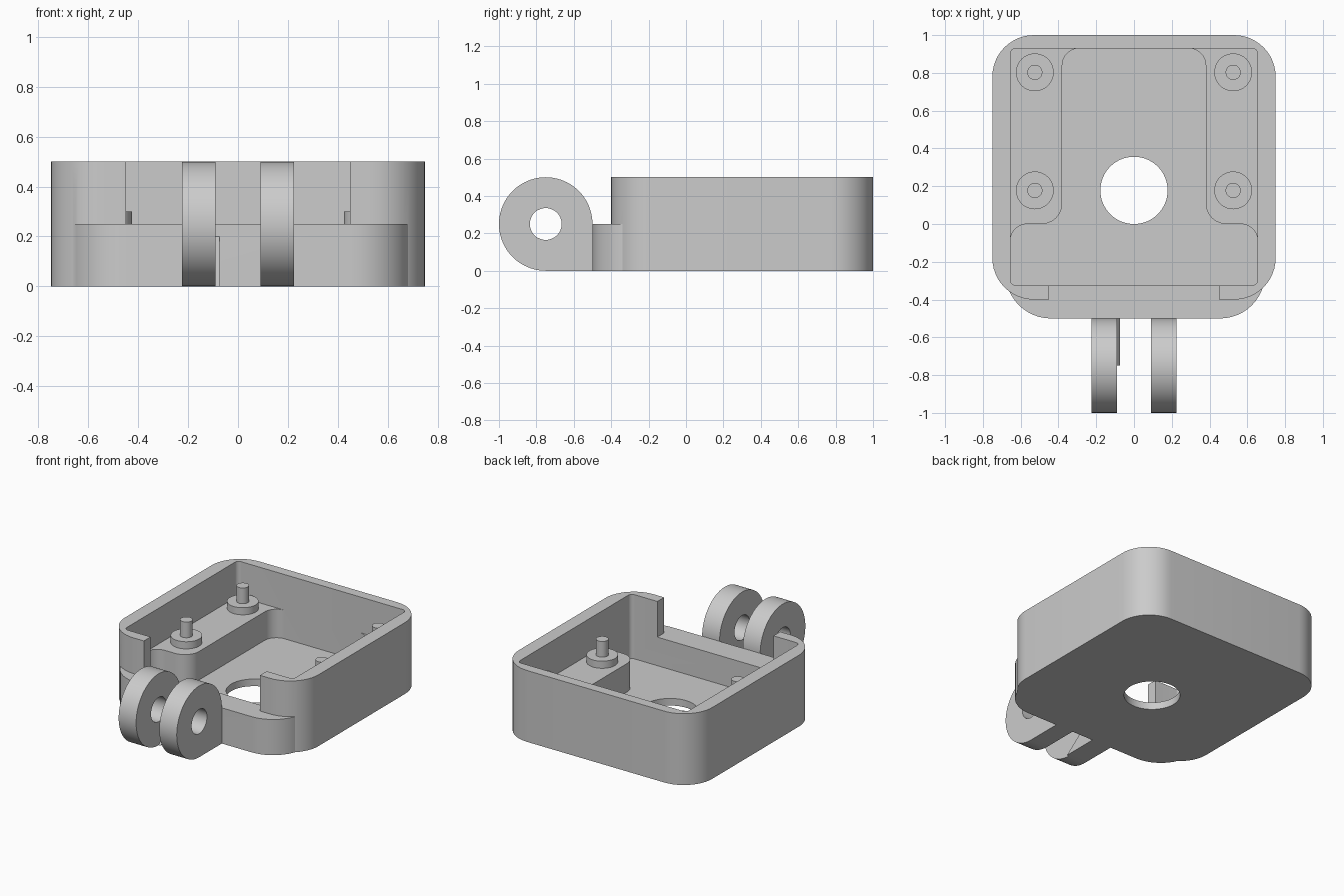
import bpy, bmesh, math
from mathutils import Vector, Matrix

cube = bpy.data.objects.get("Cube")
if cube:
    bpy.data.objects.remove(cube, do_unlink=True)

grey = bpy.data.materials.new("light grey plastic")
grey.use_nodes = True
colour = (0.6, 0.6, 0.6, 1)
grey.diffuse_color = colour
grey.node_tree.nodes["Principled BSDF"].inputs["Base Color"].default_value = colour


def fillet(corners, steps=12):
    """Outline with each (x, y, radius) corner rounded."""
    pts = []
    n = len(corners)
    for i, (x, y, r) in enumerate(corners):
        p = Vector((x, y))
        if r == 0:
            pts.append(p)
            continue
        a = (Vector(corners[i - 1][:2]) - p).normalized()
        b = (Vector(corners[(i + 1) % n][:2]) - p).normalized()
        half = a.angle(b) / 2
        mid = p + (a + b).normalized() * r / math.sin(half)
        start = p + a * r / math.tan(half) - mid
        sweep = start.angle_signed(p + b * r / math.tan(half) - mid)
        for k in range(steps + 1):
            pts.append(mid + Matrix.Rotation(-sweep * k / steps, 2) @ start)
    clean = []
    for p in pts:
        if not clean or (p - clean[-1]).length > 1e-4:
            clean.append(p)
    if (clean[0] - clean[-1]).length < 1e-4:
        clean.pop()
    return clean


def rect(x0, x1, y0, y1, r=0):
    return fillet([(x0, y0, r), (x1, y0, r), (x1, y1, r), (x0, y1, r)])


def circle(x, y, r, n=48):
    return [Vector((x + r * math.cos(2 * math.pi * k / n),
                    y + r * math.sin(2 * math.pi * k / n))) for k in range(n)]


def prism(name, outline, lo, hi, along_x=False):
    """Extrude an outline along z, or a (y, z) outline along x."""
    bm = bmesh.new()
    place = (lambda p: (lo, p.x, p.y)) if along_x else (lambda p: (p.x, p.y, lo))
    face = bm.faces.new([bm.verts.new(place(p)) for p in outline])
    top = bmesh.ops.extrude_face_region(bm, geom=[face])
    move = Vector((hi - lo, 0, 0)) if along_x else Vector((0, 0, hi - lo))
    bmesh.ops.translate(bm, vec=move,
                        verts=[v for v in top["geom"] if isinstance(v, bmesh.types.BMVert)])
    bmesh.ops.recalc_face_normals(bm, faces=bm.faces)
    mesh = bpy.data.meshes.new(name)
    bm.to_mesh(mesh)
    bm.free()
    mesh.materials.append(grey)
    obj = bpy.data.objects.new(name, mesh)
    bpy.context.collection.objects.link(obj)
    return obj


def select(obj):
    bpy.ops.object.select_all(action='DESELECT')
    obj.select_set(True)
    bpy.context.view_layer.objects.active = obj


def combine(obj, tool, operation='DIFFERENCE'):
    mod = obj.modifiers.new("combine", 'BOOLEAN')
    mod.operation, mod.object, mod.solver = operation, tool, 'EXACT'
    select(obj)
    bpy.ops.object.modifier_apply(modifier=mod.name)
    bpy.data.objects.remove(tool, do_unlink=True)


def smooth(obj):
    select(obj)
    bpy.ops.object.shade_smooth_by_angle(angle=math.radians(30))


# Open tray with a low front step
tray = prism("tray", rect(-0.75, 0.75, -0.4, 1, 0.22), 0, 0.5)
combine(tray, prism("front_step", rect(-0.68, 0.695, -0.5, 0.2, 0.24), 0, 0.25), 'UNION')

# Upper cavity, down to the side ledges
combine(tray, prism("cavity_cutter", rect(-0.655, 0.655, -0.325, 0.93, 0.03), 0.25, 0.7))

# Deep T-shaped pocket between the ledges
right_half = [(0.655, -0.325, 0.03), (0.655, 0, 0.09), (0.38, 0, 0.11), (0.38, 0.93, 0.09)]
left_half = [(-x, y, r) for x, y, r in reversed(right_half)]
combine(tray, prism("pocket_cutter", fillet(right_half + left_half), 0.05, 0.7))

# Front wall opening and floor hole
combine(tray, prism("notch_cutter", rect(-0.45, 0.45, -0.6, -0.3), 0.25, 0.7))
combine(tray, prism("hole_cutter", circle(0, 0.178, 0.178, 64), -0.1, 0.2))
smooth(tray)

# Four standoffs with pins on the ledges
for side, sx in (("left", 1), ("right", -1)):
    for place, y in (("front", 0.178), ("back", 0.803)):
        smooth(prism(f"{place}_{side}_standoff", circle(sx * 0.525, y, 0.1), 0.25, 0.3))
        smooth(prism(f"{place}_{side}_pin", circle(sx * 0.525, y, 0.04, 32), 0.3, 0.41))

# Pair of hinge lugs at the front
lug_outline = fillet([(-1, 0, 0.25), (-0.5, 0, 0), (-0.5, 0.5, 0.25), (-1, 0.5, 0.25)], 20)
for name, x0 in (("left_lug", 0.09), ("right_lug", -0.225)):
    lug = prism(name, lug_outline, x0, x0 + 0.135, True)
    combine(lug, prism("bore_cutter", circle(-0.75, 0.25, 0.085), x0 - 0.1, x0 + 0.3, True))
    smooth(lug)

# Thin gusset beside the right lug
prism("gusset", fillet([(-0.75, 0, 0), (-0.5, 0, 0), (-0.5, 0.2, 0)]), -0.09, -0.075, True)
